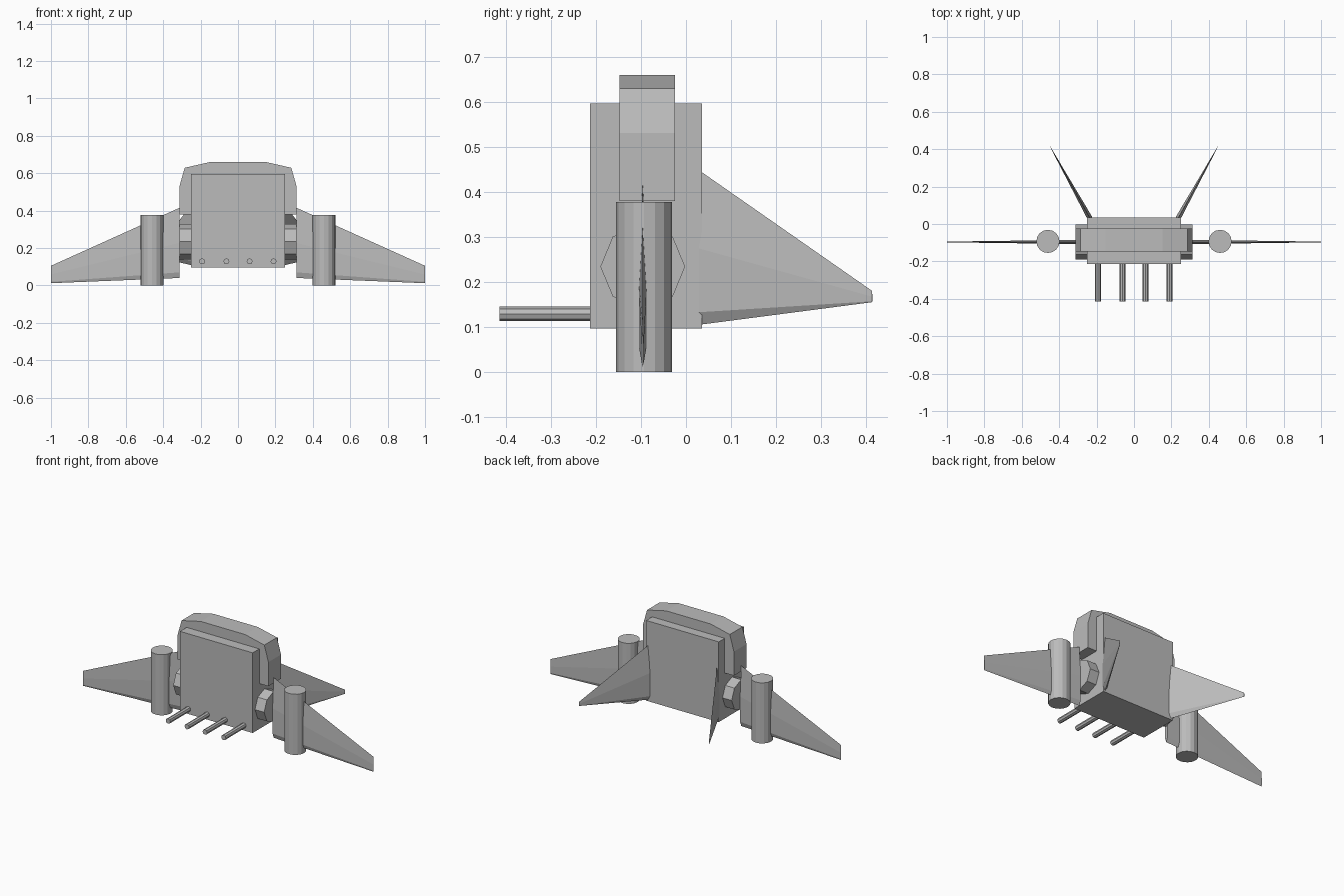
import bpy, bmesh, math
from mathutils import Vector, Matrix

cube = bpy.data.objects.get("Cube")
if cube:
    bpy.data.objects.remove(cube, do_unlink=True)

GREY = (0.5, 0.5, 0.5, 1)
hull = bpy.data.materials.new("hull grey")
hull.use_nodes = True
hull.diffuse_color = GREY
hull.node_tree.nodes["Principled BSDF"].inputs["Base Color"].default_value = GREY

MID_Y = -0.093


def finish(name, bm):
    bmesh.ops.recalc_face_normals(bm, faces=bm.faces)
    mesh = bpy.data.meshes.new(name)
    bm.to_mesh(mesh)
    bm.free()
    mesh.materials.append(hull)
    obj = bpy.data.objects.new(name, mesh)
    bpy.context.collection.objects.link(obj)
    return obj


def loft(name, rings):
    """Closed solid through rings with equal point counts."""
    bm = bmesh.new()
    loops = [[bm.verts.new(p) for p in ring] for ring in rings]
    n = len(loops[0])
    for a, b in zip(loops, loops[1:]):
        for i in range(n):
            j = (i + 1) % n
            bm.faces.new((a[i], a[j], b[j], b[i]))
    bm.faces.new(loops[0])
    bm.faces.new(loops[-1])
    return finish(name, bm)


def cylinder(name, start, end, radius, sides):
    start, end = Vector(start), Vector(end)
    axis = end - start
    turn = Vector((0, 0, 1)).rotation_difference(axis).to_matrix().to_4x4()
    bm = bmesh.new()
    bmesh.ops.create_cone(bm, cap_ends=True, segments=sides, radius1=radius,
                          radius2=radius, depth=axis.length,
                          matrix=Matrix.Translation((start + end) / 2) @ turn)
    return finish(name, bm)


def blade(name, root, tip, root_z, tip_z, root_half, tip_half):
    """Tapering fin with a thin six-sided section."""
    root, tip = Vector(root), Vector(tip)
    out = (tip - root).normalized()
    side = Vector((-out.y, out.x))
    rings = []
    for p, (low, high), half in ((root, root_z, root_half), (tip, tip_z, tip_half)):
        section = [(0, 1), (1, 0.5), (1, 0.08), (0, 0), (-1, 0.08), (-1, 0.5)]
        rings.append([(*(p + side * s * half), low + f * (high - low))
                      for s, f in section])
    return loft(name, rings)


# Main box hull
bm = bmesh.new()
bmesh.ops.create_cube(bm, size=1, matrix=Matrix.Translation((0, -0.089, 0.3465))
                      @ Matrix.Diagonal((0.5, 0.248, 0.499, 1)))
finish("hull_box", bm)

# Armour band wrapped over the top and both sides
outer = [(0.313, 0.38), (0.313, 0.53), (0.285, 0.629), (0.153, 0.659), (0, 0.659)]
inner = [(0, 0.59), (0.245, 0.59), (0.245, 0.38)]
for label, s in (("left", 1), ("right", -1)):
    loft(label + "_top_band", [[(s * x, y, z) for x, z in outer + inner]
                               for y in (-0.148, -0.024)])

for label, s in (("left", 1), ("right", -1)):
    # Octagonal wing mount
    cylinder(label + "_wing_mount", (s * 0.24, -0.096, 0.234),
             (s * 0.313, -0.096, 0.234), 0.094, 8)
    # Wing, engine pod and tail fin
    blade(label + "_wing", (s * 0.313, -0.096), (s * 1.0, -0.096),
          (0.04, 0.415), (0.012, 0.105), 0.011, 0.002)
    cylinder(label + "_engine_pod", (s * 0.46, MID_Y, 0),
             (s * 0.46, MID_Y, 0.377), 0.062, 16)
    blade(label + "_tail_fin", (s * 0.235, 0.03), (s * 0.448, 0.413),
          (0.105, 0.447), (0.155, 0.18), 0.014, 0.001)

# Row of four front guns
for i, x in enumerate((-0.192, -0.062, 0.062, 0.19)):
    cylinder(f"gun_{i + 1}", (x, -0.2, 0.129), (x, -0.414, 0.129), 0.016, 8)
